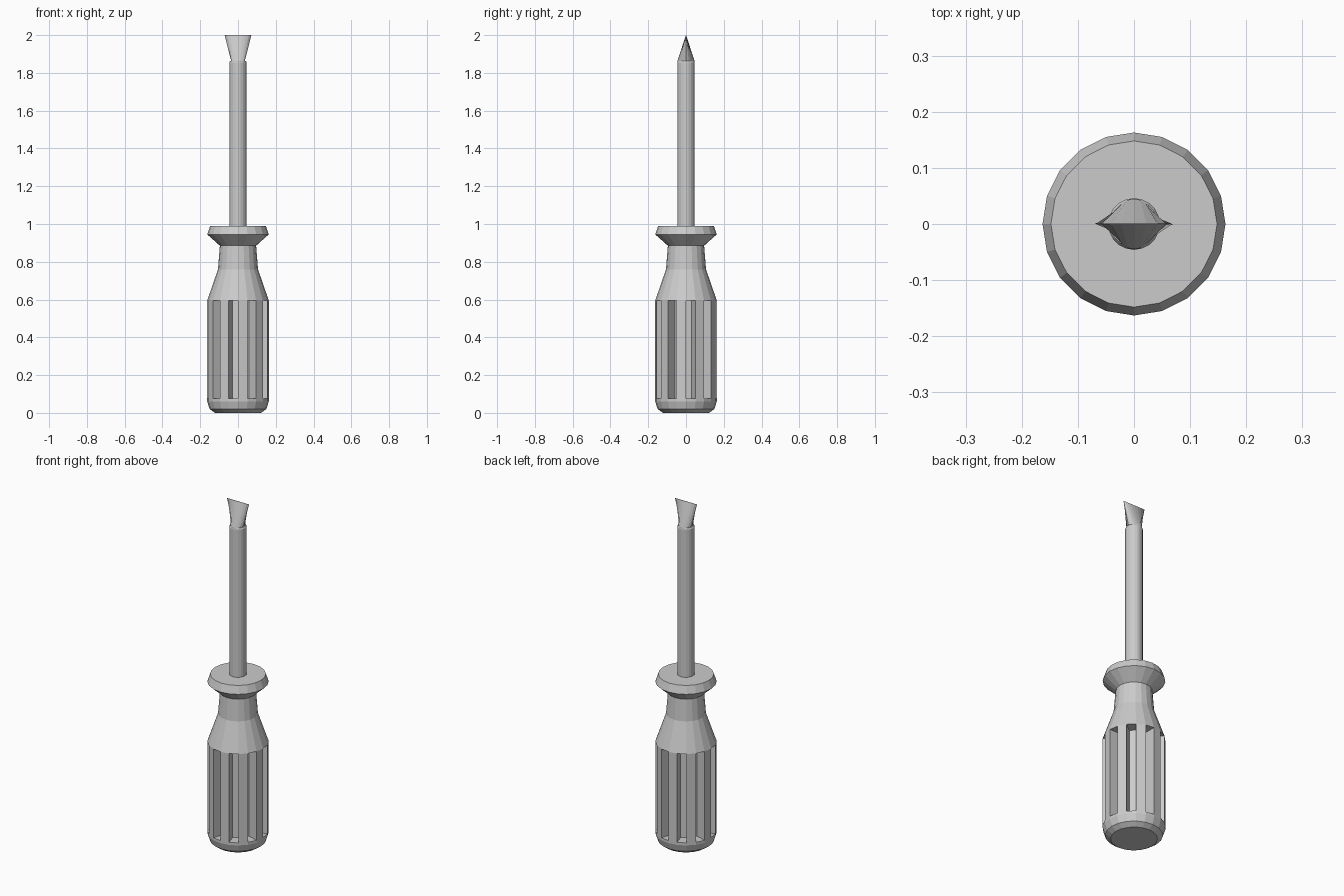
import bpy, bmesh
from math import cos, sin, pi

if "Cube" in bpy.data.objects:
    bpy.data.objects.remove(bpy.data.objects["Cube"])

SIDES = 20


def loft(name, rings, groove_band=None):
    """Skin elliptical rings (z, rx, ry), cap both ends, optionally cut flutes."""
    bm = bmesh.new()
    loops = []
    for z, rx, ry in rings:
        loops.append([bm.verts.new((rx * cos(2 * pi * k / SIDES - pi / 2),
                                    ry * sin(2 * pi * k / SIDES - pi / 2), z))
                      for k in range(SIDES)])
    bm.faces.new(loops[0][::-1])
    bm.faces.new(loops[-1])
    flutes = []
    for i, (lo, hi) in enumerate(zip(loops, loops[1:])):
        for k in range(SIDES):
            n = (k + 1) % SIDES
            f = bm.faces.new((lo[k], lo[n], hi[n], hi[k]))
            if i == groove_band and k % 2:
                flutes.append(f)
    # push every other face of the band towards the axis
    if flutes:
        result = bmesh.ops.extrude_discrete_faces(bm, faces=flutes)
        for f in result["faces"]:
            for v in f.verts:
                v.co.x *= 0.6
                v.co.y *= 0.6
    bmesh.ops.recalc_face_normals(bm, faces=bm.faces)
    mesh = bpy.data.meshes.new(name)
    bm.to_mesh(mesh)
    bm.free()
    obj = bpy.data.objects.new(name, mesh)
    bpy.context.collection.objects.link(obj)
    return obj


# Fluted handle with neck and collar
handle = [(0.0, 0.122), (0.02, 0.15), (0.06, 0.163), (0.075, 0.163),
          (0.595, 0.163), (0.76, 0.106), (0.885, 0.096),
          (0.945, 0.163), (0.99, 0.148)]
loft("handle", [(z, r, r) for z, r in handle], groove_band=3)

# Steel shaft
loft("shaft", [(0.95, 0.046, 0.046), (1.855, 0.046, 0.046), (1.863, 0.042, 0.042)])

# Flared flat blade
loft("blade_tip", [(1.855, 0.036, 0.045), (1.863, 0.036, 0.045), (2.0, 0.071, 0.001)])
